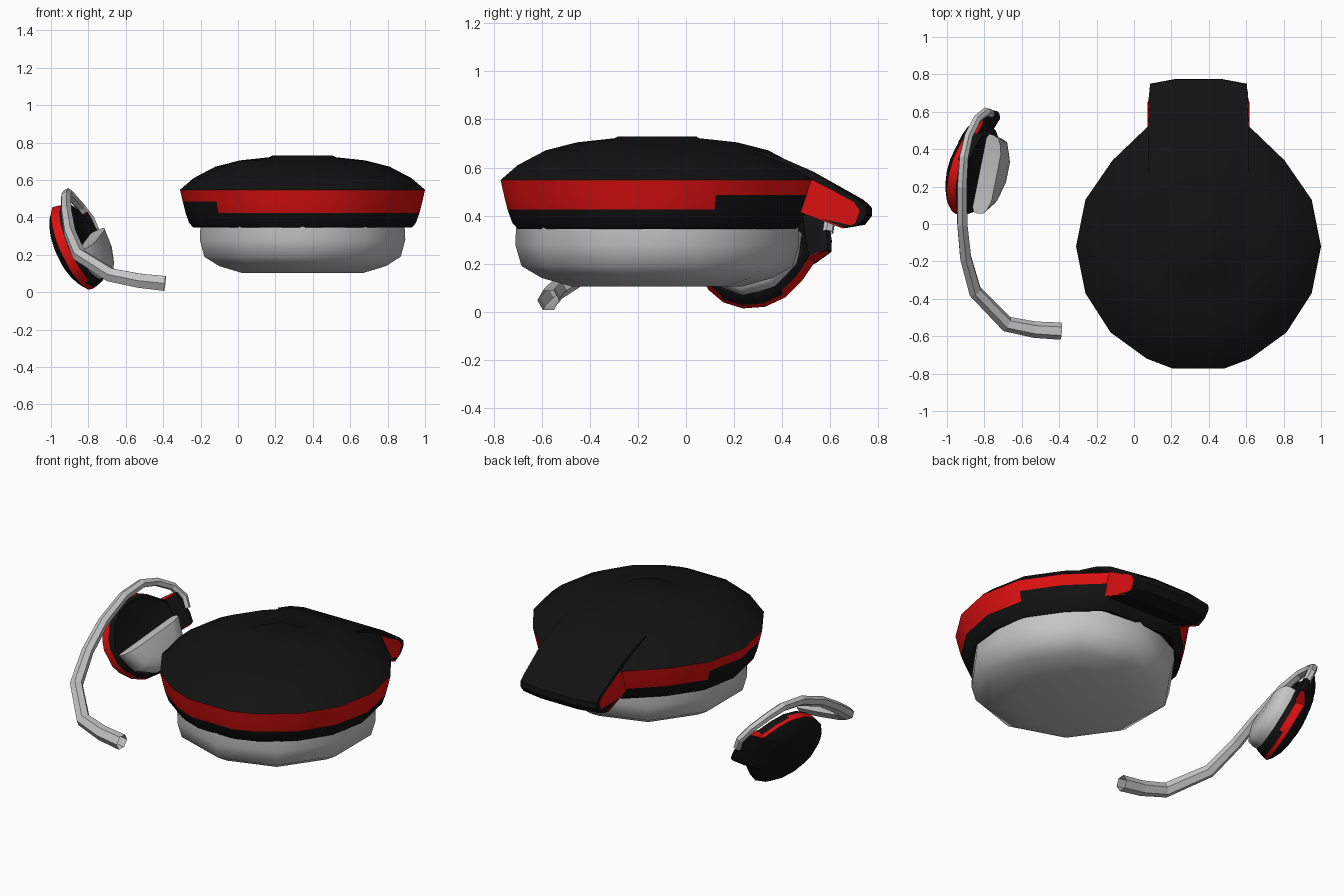
import bpy, bmesh, math
from mathutils import Matrix, Vector

if "Cube" in bpy.data.objects:
    bpy.data.objects.remove(bpy.data.objects["Cube"])


def material(name, rgb):
    m = bpy.data.materials.new(name)
    m.diffuse_color = (*rgb, 1)
    m.use_nodes = True
    m.node_tree.nodes["Principled BSDF"].inputs["Base Color"].default_value = m.diffuse_color
    return m


BLACK = material("black_plastic", (0.006, 0.006, 0.006))
RED = material("red_trim", (0.72, 0.005, 0.005))
GREY = material("light_grey", (0.56, 0.56, 0.56))


def finish(bm, name, mats, matrix, angle=35):
    bmesh.ops.recalc_face_normals(bm, faces=bm.faces)
    bm.transform(matrix)
    me = bpy.data.meshes.new(name)
    bm.to_mesh(me)
    bm.free()
    for m in mats:
        me.materials.append(m)
    ob = bpy.data.objects.new(name, me)
    bpy.context.collection.objects.link(ob)
    bpy.ops.object.select_all(action='DESELECT')
    ob.select_set(True)
    bpy.context.view_layer.objects.active = ob
    bpy.ops.object.shade_smooth_by_angle(angle=math.radians(angle))
    return ob


def stack(outline, levels):
    """Loft one outline through (z, scale) levels, closed at both ends."""
    bm = bmesh.new()
    rings = [[bm.verts.new((x * s, y * s, z)) for x, y in outline] for z, s in levels]
    n = len(outline)
    for a, b in zip(rings, rings[1:]):
        for i in range(n):
            j = (i + 1) % n
            bm.faces.new((a[i], a[j], b[j], b[i]))
    bm.faces.new(rings[0])
    bm.faces.new(rings[-1])
    return bm


def slab(profile, xs, shape=lambda x, y: (x, y)):
    """Loft a (y, z) profile across several x stations, closed at both ends."""
    bm = bmesh.new()
    rings = []
    for x in xs:
        ring = []
        for y, z in profile:
            px, py = shape(x, y)
            ring.append(bm.verts.new((px, py, z)))
        rings.append(ring)
    n = len(profile)
    for a, b in zip(rings, rings[1:]):
        for i in range(n):
            j = (i + 1) % n
            bm.faces.new((a[i], a[j], b[j], b[i]))
    bm.faces.new(rings[0])
    bm.faces.new(rings[-1])
    return bm


# Half outline of the shell, back to front; mirrored for the other side
HALF = [(.14, .65), (.262, .65), (.46, .46), (.605, .25), (.655, 0),
        (.605, -.25), (.47, -.46), (.277, -.60), (.14, -.652)]
OUTLINE = HALF + [(-x, y) for x, y in reversed(HALF)]

SHELL = [(.375, .80), (.345, .89), (.37, .925), (.425, .955), (.485, .978), (.548, 1.0),
         (.61, .89), (.672, .71), (.705, .51), (.722, .27), (.73, .25)]

TAB = [(.40, .675), (.52, .640), (.65, .583), (.86, .465), (.893, .435), (.895, .40),
       (.865, .362), (.78, .347), (.57, .425), (.40, .42)]
TAB_PANEL = [(.585, .548), (.65, .548), (.845, .455), (.868, .42), (.85, .37),
             (.82, .35), (.77, .347), (.56, .427)]


def tab_shape(x, y):
    # slight taper and a bowed end
    if y > .8:
        return x * .965, y - (.025 if abs(x) > .2 else 0)
    return x, y


def earpiece(prefix, matrix, half_cushion):
    # Shell: black cap and rim, red waist band with two black notches
    bm = stack(OUTLINE, SHELL)
    bm.normal_update()
    for f in bm.faces:
        c = f.calc_center_median()
        az = math.degrees(math.atan2(c.y, c.x)) % 360
        if .43 < c.z < .545 and abs(f.normal.z) < .7:
            notch = c.z < .485 and (22 < az < 66 or 157 < az < 226)
            f.material_index = 0 if notch else 1
    finish(bm, prefix + "_shell", [BLACK, RED], matrix)

    # Drooping tab at the back with red cheeks
    finish(slab(TAB, (-.268, -.13, .13, .268), tab_shape), prefix + "_tab", [BLACK], matrix, 30)
    for side, label in ((-1, "left"), (1, "right")):
        bm = slab(TAB_PANEL, (side * .262, side * .272), tab_shape)
        finish(bm, f"{prefix}_tab_cheek_{label}", [RED], matrix)

    # Ear cushion
    ring = [(.572 * math.cos(math.radians(36 * i + 18)), .585 * math.sin(math.radians(36 * i + 18)))
            for i in range(10)]
    bm = stack(ring, [(.39, 1.0), (.28, 1.01), (.19, .965), (.14, .82), (.104, .60)])
    if half_cushion:
        bmesh.ops.bisect_plane(bm, geom=bm.verts[:] + bm.edges[:] + bm.faces[:],
                               plane_co=(0, 0, 0), plane_no=(1, 0, 0), clear_outer=True)
        bmesh.ops.holes_fill(bm, edges=[e for e in bm.edges if e.is_boundary])
    finish(bm, prefix + "_cushion", [GREY], matrix, 50)


# Large earpiece lying flat
earpiece("large_earpiece", Matrix.Translation((.345, -.12, 0)), False)

# Small earpiece standing on edge behind the ear hook
n = Vector((-.88, .28, -.40)).normalized()
t = Vector((.19, .95, .25))
t = (t - n * t.dot(n)).normalized()
u = t.cross(n)
turn = Matrix((u, t, n)).transposed().to_4x4()
small = Matrix.Translation((-.87, .29, .243)) @ turn @ Matrix.Scale(.375, 4) @ Matrix.Translation((0, 0, -.51))
earpiece("small_earpiece", small, True)

# Ear hook: tapering six-sided tube
PATH = [(-.39, -.573, .047, .046), (-.53, -.565, .062, .044), (-.68, -.535, .092, .042),
        (-.85, -.36, .20, .038), (-.90, -.18, .32, .034), (-.918, 0, .43, .031),
        (-.92, .20, .51, .029), (-.91, .36, .53, .027), (-.885, .47, .505, .025),
        (-.84, .56, .455, .024), (-.79, .60, .39, .024), (-.765, .59, .33, .024)]
cu = bpy.data.curves.new("ear_hook", 'CURVE')
cu.dimensions = '3D'
cu.bevel_depth = 1.0
cu.bevel_resolution = 1
sp = cu.splines.new('POLY')
sp.points.add(len(PATH) - 1)
for p, (x, y, z, r) in zip(sp.points, PATH):
    p.co = (x, y, z, 1)
    p.radius = r
sp.use_smooth = False
cu.materials.append(GREY)
hook = bpy.data.objects.new("ear_hook", cu)
bpy.context.collection.objects.link(hook)
